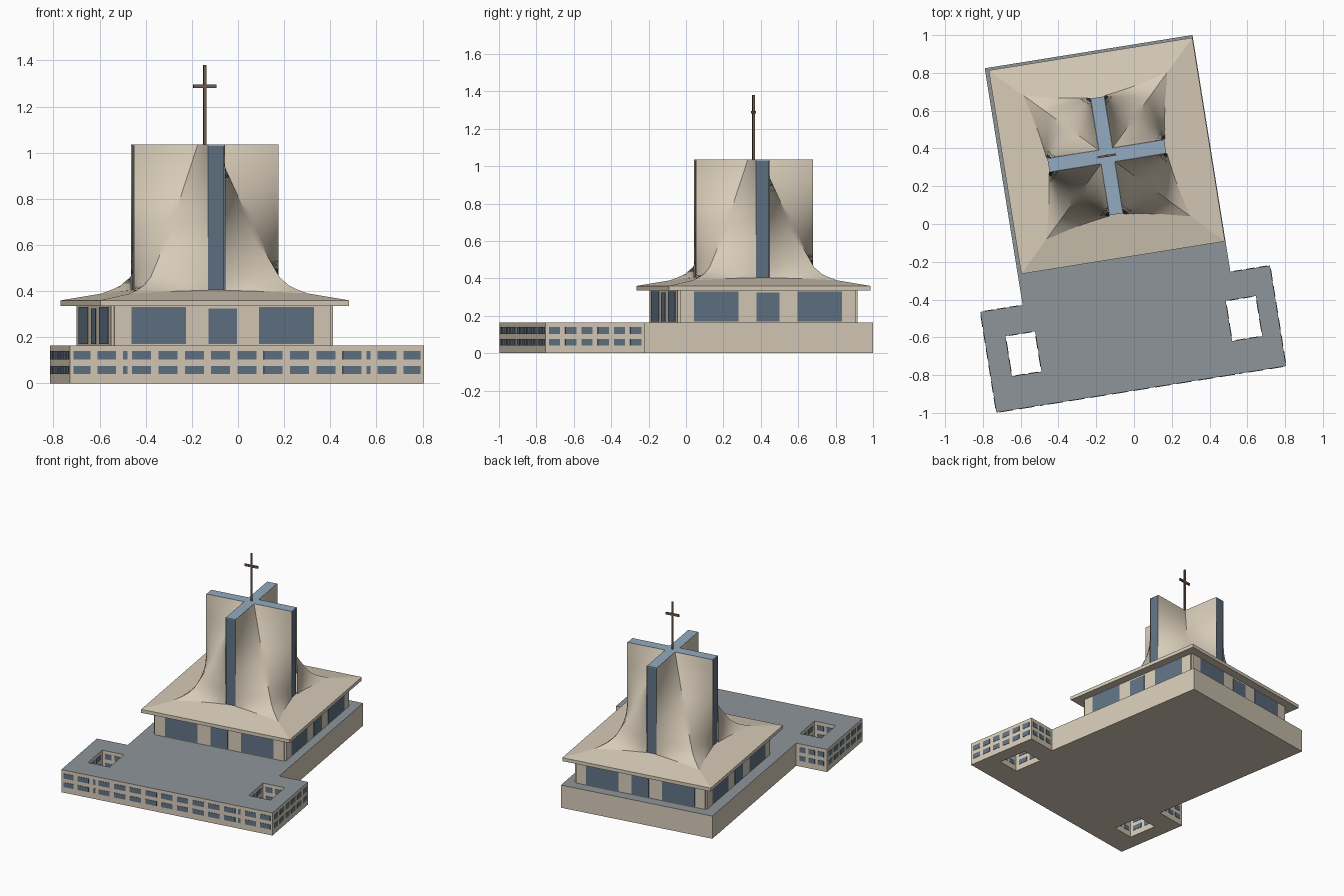
import bpy, bmesh, math
from mathutils import Matrix, Vector

if "Cube" in bpy.data.objects:
    bpy.data.objects.remove(bpy.data.objects["Cube"])

TURN = math.radians(9.1)          # whole building is turned on the plan
CU, CV = -0.085, 0.379            # centre of the hall in turned coordinates


def mat(name, r, g, b):
    m = bpy.data.materials.new(name)
    m.diffuse_color = (r, g, b, 1)
    m.use_nodes = True
    m.node_tree.nodes["Principled BSDF"].inputs["Base Color"].default_value = m.diffuse_color
    return m


STONE = mat("stone", 0.68, 0.60, 0.48)
GREY = mat("flat_roof_grey", 0.27, 0.30, 0.32)
GLASS = mat("window_glass", 0.12, 0.17, 0.23)
SKY = mat("skylight_glass", 0.29, 0.41, 0.53)
BRONZE = mat("bronze", 0.17, 0.11, 0.08)


def finish(bm, name, *mats):
    bmesh.ops.recalc_face_normals(bm, faces=bm.faces)
    me = bpy.data.meshes.new(name)
    bm.to_mesh(me)
    bm.free()
    ob = bpy.data.objects.new(name, me)
    for m in mats:
        me.materials.append(m)
    ob.rotation_euler.z = TURN
    bpy.context.collection.objects.link(ob)
    return ob


def box(bm, centre, size, angle=0.0):
    m = (Matrix.Translation(centre) @ Matrix.Rotation(angle, 4, 'Z')
         @ Matrix.Diagonal((*size, 1)))
    bmesh.ops.create_cube(bm, size=1, matrix=m)


def loft(bm, rings):
    """Closed solid through rings of (points, z), centred on the hall."""
    vs = [[bm.verts.new((CU + x, CV + y, z)) for x, y in pts] for pts, z in rings]
    n = len(vs[0])
    for a, b in zip(vs, vs[1:]):
        for i in range(n):
            bm.faces.new((a[i], a[(i + 1) % n], b[(i + 1) % n], b[i]))
    bm.faces.new(vs[0][::-1])
    bm.faces.new(vs[-1])


def square(h):
    return [(-h, -h), (h, -h), (h, h), (-h, h)]


def cross(h, w):
    """Plus-shaped outline: arm length h, half arm width w."""
    q = [(h, -w), (h, w), (w, w)]
    pts = []
    for c, s in ((1, 0), (0, 1), (-1, 0), (0, -1)):
        pts += [(x * c - y * s, x * s + y * c) for x, y in q]
    return pts


def windows(bm, u, v, facing, cols, rows):
    """Thin panes on a wall centred at u, v; facing is the outward angle in degrees."""
    a = math.radians(facing + 90)
    for off, wid in cols:
        for z0, z1 in rows:
            box(bm, (u + off * math.cos(a), v + off * math.sin(a), (z0 + z1) / 2),
                (wid, 0.005, z1 - z0), a)


def even(n, pitch, wid):
    return [((i - (n - 1) / 2) * pitch, wid) for i in range(n)]


# Podium: plan cells extruded, with two open light wells
U = [-0.877, -0.766, -0.65, -0.607, 0.415, 0.464, 0.577, 0.676]
V = [-0.87, -0.694, -0.478, -0.331, 0.939]
H = 0.165
bm = bmesh.new()
grid = [[bm.verts.new((u, v, 0)) for v in V] for u in U]
for i in range(7):
    for j in range(4):
        well = j == 1 and i in (1, 2, 5, 4) and not (i == 3)
        outside = j == 3 and i in (0, 1, 5, 6)
        if not (well or outside):
            bm.faces.new((grid[i][j], grid[i + 1][j], grid[i + 1][j + 1], grid[i][j + 1]))
ext = bmesh.ops.extrude_face_region(bm, geom=bm.faces[:], use_keep_orig=True)
for g in ext["geom"]:
    if isinstance(g, bmesh.types.BMVert):
        g.co.z = H
for f in bm.faces:
    f.material_index = int(f.calc_center_median().z > H - 0.001)
bmesh.ops.dissolve_limit(bm, angle_limit=0.01, verts=bm.verts, edges=bm.edges,
                         delimit={'MATERIAL'})
finish(bm, "podium", STONE, GREY)

# Podium windows in two rows
ROWS = [(0.042, 0.076), (0.104, 0.14)]
bm = bmesh.new()
front = even(9, 0.1155, 0.083)
for s in (-1, 1):
    front += [(s * 0.534, 0.018), (s * 0.615, 0.082), (s * 0.724, 0.074)]
windows(bm, -0.1005, V[0], -90, front, ROWS)
vm = (V[0] + V[3]) / 2
windows(bm, U[-1], vm, 0, even(6, 0.088, 0.06), ROWS)
windows(bm, U[0], vm, 180, even(6, 0.088, 0.06), ROWS)
windows(bm, (U[5] + U[7]) / 2, V[3], 90, even(3, 0.067, 0.046), ROWS)
windows(bm, (U[0] + U[2]) / 2, V[3], 90, even(3, 0.067, 0.046), ROWS)
for u0, u1 in ((U[1], U[3]), (U[4], U[6])):
    um, wm = (u0 + u1) / 2, (V[1] + V[2]) / 2
    for u in (u0, u1):
        windows(bm, u, wm, 0, even(2, 0.095, 0.07), ROWS)
    for v in (V[1], V[2]):
        windows(bm, um, v, 90, even(2, 0.07, 0.05), ROWS)
finish(bm, "podium_windows", GLASS)

# Hall walls with notched corners
bm = bmesh.new()
loft(bm, [(cross(0.487, 0.475), H), (cross(0.487, 0.475), 0.336)])
finish(bm, "hall_walls", STONE)

# Hall windows, the same on all four sides
bm = bmesh.new()
for k in range(4):
    a = math.radians(90 * k)
    u, v = CU + 0.487 * math.cos(a), CV + 0.487 * math.sin(a)
    windows(bm, u, v, 90 * k, [(-0.28, 0.24), (0.28, 0.24)], [(0.17, 0.331)])
    windows(bm, u, v, 90 * k, [(0, 0.125)], [(0.17, 0.324)])
finish(bm, "hall_windows", GLASS)

# Overhanging hipped roof
bm = bmesh.new()
loft(bm, [(square(0.546), 0.335), (square(0.546), 0.36), (square(0.31), 0.405)])
finish(bm, "hall_roof", STONE)

# Tower glazing: cross-shaped core and skylight
bm = bmesh.new()
loft(bm, [(cross(0.312, 0.035), 0.38), (cross(0.312, 0.035), 1.03)])
finish(bm, "tower_glazing", GLASS)
bm = bmesh.new()
loft(bm, [(cross(0.313, 0.0365), 1.029), (cross(0.313, 0.0365), 1.036)])
finish(bm, "tower_skylight", SKY)

# Four curved shells: the fold runs from the inner corner (top) to the outer corner (foot)
FOLD = [(1.035, 0.037), (0.8, 0.13), (0.55, 0.238), (0.46, 0.283),
        (0.425, 0.318), (0.407, 0.35), (0.392, 0.385)]
levels = []
for (z0, d0), (z1, d1) in zip(FOLD, FOLD[1:]):
    n = max(1, round((z0 - z1) / 0.04))
    levels += [(z0 + (z1 - z0) * i / n, d0 + (d1 - d0) * i / n) for i in range(n)]
levels.append(FOLD[-1])
N = 8
bm = bmesh.new()
for k in range(4):
    rot = Matrix.Rotation(k * math.pi / 2, 3, 'Z')
    rows = []
    for z, d in levels:
        a, c, b = Vector((0.317, 0.037, z)), Vector((d, d, z)), Vector((0.037, 0.317, z))
        pts = [a.lerp(c, i / N) for i in range(N)] + [c.lerp(b, i / N) for i in range(N + 1)]
        rows.append([bm.verts.new(rot @ p + Vector((CU, CV, 0))) for p in pts])
    for r, s in zip(rows, rows[1:]):
        for i in range(2 * N):
            bm.faces.new((r[i], s[i], s[i + 1], r[i + 1]))
shells = finish(bm, "tower_shells", STONE)
bpy.context.view_layer.objects.active = shells
shells.select_set(True)
bpy.ops.object.shade_smooth_by_angle(angle=math.radians(25))

# Rooftop cross
bm = bmesh.new()
box(bm, (CU, CV, 1.207), (0.012, 0.012, 0.346))
box(bm, (CU, CV, 1.288), (0.1, 0.011, 0.015))
finish(bm, "rooftop_cross", BRONZE)
